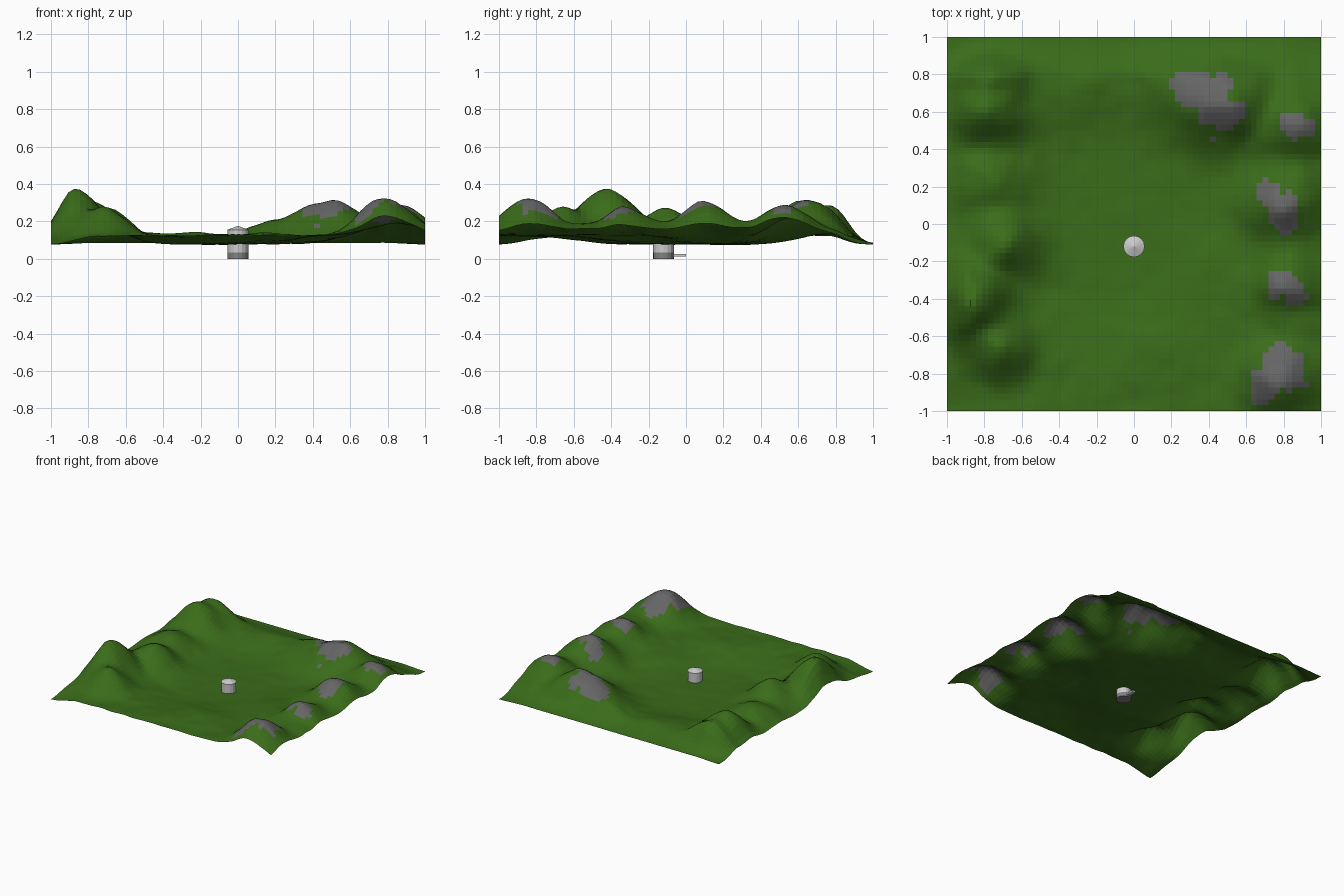
import bpy, bmesh, math
from mathutils import Vector, noise

if "Cube" in bpy.data.objects:
    bpy.data.objects.remove(bpy.data.objects["Cube"])


def material(name, rgb):
    m = bpy.data.materials.new(name)
    m.diffuse_color = (*rgb, 1)
    m.use_nodes = True
    m.node_tree.nodes["Principled BSDF"].inputs["Base Color"].default_value = m.diffuse_color
    return m


GRASS = material("grass", (0.042, 0.15, 0.01))
ROCK = material("rock", (0.13, 0.13, 0.13))
STONE = material("dark_stone", (0.22, 0.22, 0.22))

# hills around the valley: x, y, height, x spread, y spread
HILLS = [
    (-0.87, -0.41, 0.292, 0.14, 0.17), (-0.70, -0.10, 0.195, 0.13, 0.14),
    (-0.72, -0.66, 0.185, 0.13, 0.13), (-0.78, 0.22, 0.130, 0.16, 0.16),
    (-0.79, 0.60, 0.225, 0.15, 0.13), (-0.76, 0.80, 0.190, 0.15, 0.11),
    (-0.30, 0.75, 0.050, 0.35, 0.14), (0.20, 0.76, 0.125, 0.16, 0.16),
    (0.48, 0.66, 0.240, 0.19, 0.16), (0.87, 0.53, 0.200, 0.15, 0.14),
    (0.80, 0.10, 0.215, 0.15, 0.13), (0.82, -0.33, 0.165, 0.14, 0.12),
    (0.79, -0.84, 0.235, 0.16, 0.15), (0.85, -0.10, 0.115, 0.18, 0.90),
    (0.12, -0.68, 0.060, 0.18, 0.18), (0.48, -0.30, 0.050, 0.16, 0.20),
]
# bare rock patches: x, y, radius
PATCHES = [
    (0.32, 0.73, 0.11), (0.46, 0.74, 0.07), (0.45, 0.60, 0.12),
    (0.85, 0.54, 0.07), (0.93, 0.50, 0.05), (0.72, 0.18, 0.07),
    (0.80, 0.07, 0.10), (0.79, -0.32, 0.08), (0.87, -0.38, 0.06),
    (0.80, -0.77, 0.12), (0.69, -0.87, 0.09),
]
BASE = 0.077


def smooth(t):
    t = max(0.0, min(1.0, t))
    return t * t * (3 - 2 * t)


def height(x, y):
    # round basin floor rising to a low rim, then the hills on top
    rim = 0.045 * smooth((math.hypot(x + 0.05, y) - 0.4) / 0.45)
    total = rim ** 2.5
    for cx, cy, h, sx, sy in HILLS:
        g = h * math.exp(-0.5 * (((x - cx) / sx) ** 2 + ((y - cy) / sy) ** 2))
        total += g ** 2.5
    h = total ** 0.4
    n = noise.noise(Vector((x * 5, y * 5, 3.3)))
    n2 = noise.noise(Vector((x * 10, y * 10, 7.1)))
    h += n * (0.004 + 0.08 * h) + n2 * (0.003 + 0.05 * h)
    h *= 0.12 + 0.88 * smooth((1.03 - y) / 0.26)      # back edge falls to the base
    h *= 0.55 + 0.45 * smooth((x + 1.05) / 0.16)      # left edge is lower
    for cx, cy in ((-1, -1), (-1, 1), (1, 1)):        # three corners touch the base
        h *= smooth(math.hypot(x - cx, y - cy) / 0.25)
    return BASE + max(h, -0.002)


def build_terrain():
    n = 64
    bm = bmesh.new()
    bmesh.ops.create_grid(bm, x_segments=n, y_segments=n, size=1)
    for v in bm.verts:
        v.co.z = height(v.co.x, v.co.y)
    for f in bm.faces:
        c = f.calc_center_median()
        wobble = 1 + 0.5 * noise.noise(Vector((c.x * 11, c.y * 11, 0)))
        if any(math.hypot(c.x - px, c.y - py) < r * wobble for px, py, r in PATCHES):
            f.material_index = 1
    me = bpy.data.meshes.new("terrain")
    bm.to_mesh(me)
    bm.free()
    ob = bpy.data.objects.new("terrain", me)
    bpy.context.collection.objects.link(ob)
    me.materials.append(GRASS)
    me.materials.append(ROCK)


def cone(name, r1, r2, z0, z1, mat=None):
    bpy.ops.mesh.primitive_cone_add(vertices=16, radius1=r1, radius2=r2, depth=z1 - z0,
                                    location=(0, -0.12, (z0 + z1) / 2))
    ob = bpy.context.object
    ob.name = name
    if mat:
        ob.data.materials.append(mat)


build_terrain()

# small round tower in the valley
cone("tower_foundation", 0.057, 0.057, 0.0, 0.033, STONE)
cone("tower_wall", 0.056, 0.056, 0.033, 0.155)
cone("tower_roof", 0.057, 0.0, 0.155, 0.176)

# flat step on the back of the foundation
bpy.ops.mesh.primitive_cube_add(size=1, location=(0, -0.035, 0.018))
bpy.context.object.name = "tower_step"
bpy.context.object.scale = (0.03, 0.07, 0.014)
